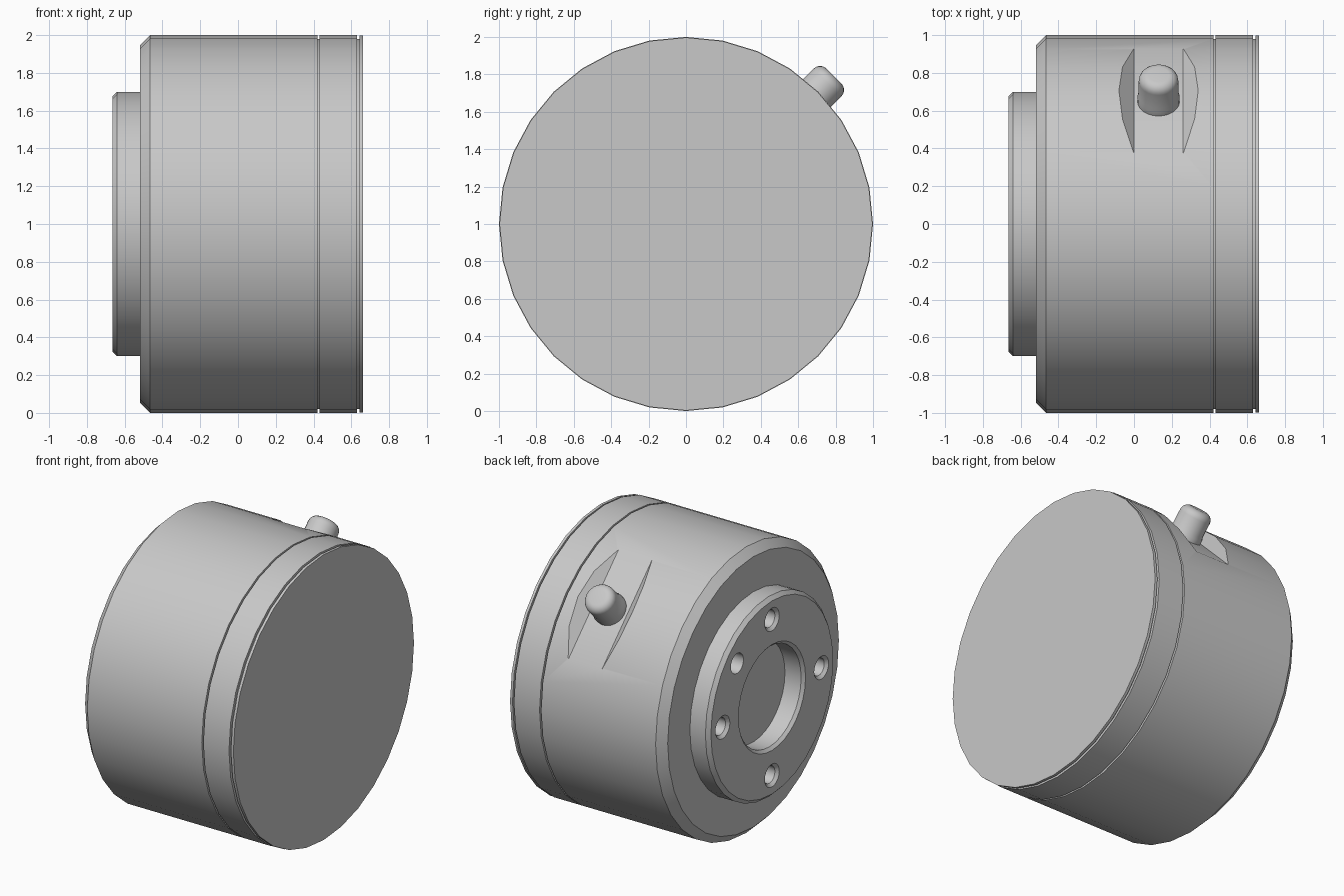
import bpy, bmesh
from math import radians, sin, cos, pi
from mathutils import Matrix, Vector

cube = bpy.data.objects.get("Cube")
if cube:
    bpy.data.objects.remove(cube, do_unlink=True)

GREY = (0.58, 0.58, 0.58, 1)
metal = bpy.data.materials.new("light_grey_metal")
metal.use_nodes = True
metal.diffuse_color = GREY
metal.node_tree.nodes["Principled BSDF"].inputs["Base Color"].default_value = GREY

CENTRE = Matrix.Translation((0, 0, 1))
OUT = Vector((0, 1, 1)).normalized()     # direction the pin points
SIDE = Vector((0, 1, -1)).normalized()


def finish(name, bm):
    bmesh.ops.recalc_face_normals(bm, faces=bm.faces)
    mesh = bpy.data.meshes.new(name)
    bm.to_mesh(mesh)
    bm.free()
    mesh.materials.append(metal)
    obj = bpy.data.objects.new(name, mesh)
    bpy.context.collection.objects.link(obj)
    return obj


def lathe(name, profile, matrix=CENTRE, sides=32, closed=False):
    """Turn (x, radius) points around the local x axis."""
    bm = bmesh.new()
    vs = [bm.verts.new((x, 0, r)) for x, r in profile]
    for a, b in zip(vs, vs[1:]):
        bm.edges.new((a, b))
    if closed:
        bm.edges.new((vs[-1], vs[0]))
    bmesh.ops.spin(bm, geom=bm.verts[:] + bm.edges[:], cent=(0, 0, 0),
                   axis=(1, 0, 0), angle=2 * pi, steps=sides)
    bmesh.ops.remove_doubles(bm, verts=bm.verts, dist=1e-5)
    bm.transform(matrix)
    return finish(name, bm)


def select(obj):
    bpy.ops.object.select_all(action='DESELECT')
    obj.select_set(True)
    bpy.context.view_layer.objects.active = obj


def cut(obj, cutter):
    cutter.hide_render = True
    mod = obj.modifiers.new("cut", 'BOOLEAN')
    mod.operation, mod.solver, mod.object = 'DIFFERENCE', 'EXACT', cutter
    select(obj)
    bpy.ops.object.modifier_apply(modifier=mod.name)
    bpy.data.objects.remove(cutter, do_unlink=True)


# Main drum with a chamfered rear edge
drum = lathe("drum", [(-0.52, 0), (-0.52, 0.945), (-0.465, 1), (0.42, 1), (0.42, 0)])

# Flat-bottomed notch with sloping sides, around the pin
bm = bmesh.new()
section = [(0, 0.92), (0.26, 0.92), (0.40, 1.06), (-0.14, 1.06)]
ends = [[bm.verts.new(CENTRE @ (Vector((x, 0, 0)) + OUT * d + SIDE * s))
         for x, d in section] for s in (-0.6, 0.6)]
for ring in ends:
    bm.faces.new(ring)
for i in range(4):
    j = (i + 1) % 4
    bm.faces.new((ends[0][i], ends[0][j], ends[1][j], ends[1][i]))
cut(drum, finish("notch_cutter", bm))

# Front band and thin cap, separated by narrow grooves
core = lathe("groove_core", [(0.41, 0), (0.41, 0.98), (0.65, 0.98), (0.65, 0)])
band = lathe("front_band", [(0.432, 0), (0.432, 1), (0.63, 1), (0.63, 0)])
cap = lathe("front_cap", [(0.643, 0), (0.643, 0.997), (0.662, 0.997), (0.662, 0)])

# Rear mounting flange with a chamfered bore
flange = lathe("rear_flange", [(-0.5, 0.35), (-0.645, 0.35), (-0.665, 0.37),
                               (-0.665, 0.675), (-0.64, 0.7), (-0.5, 0.7)], closed=True)

# Four countersunk bolt holes and one plain locating hole
bolt = [(-0.7, 0), (-0.7, 0.08), (-0.665, 0.08), (-0.645, 0.06), (-0.45, 0.06), (-0.45, 0)]
plain = [(-0.7, 0), (-0.7, 0.07), (-0.45, 0.07), (-0.45, 0)]
for angle in (0, 90, 180, 270, 45):
    a = radians(angle)
    spot = CENTRE @ Matrix.Translation((0, 0.545 * cos(a), 0.545 * sin(a)))
    cut(flange, lathe("hole_cutter", plain if angle == 45 else bolt, spot, 20))

# Round-ended pin with a slightly flared foot
rounding = [(1.069 + 0.05 * sin(t), 0.055 + 0.05 * cos(t))
            for t in (k * pi / 10 for k in range(6))]
aim = Vector((1, 0, 0)).rotation_difference(OUT).to_matrix().to_4x4()
pin = lathe("pin", [(0.9, 0), (0.9, 0.112), (0.95, 0.112), (0.97, 0.105)] + rounding
            + [(1.119, 0)], Matrix.Translation((0.13, 0, 1)) @ aim, 24)

for obj in (drum, core, band, cap, flange, pin):
    select(obj)
    bpy.ops.object.shade_smooth_by_angle(angle=radians(30))
